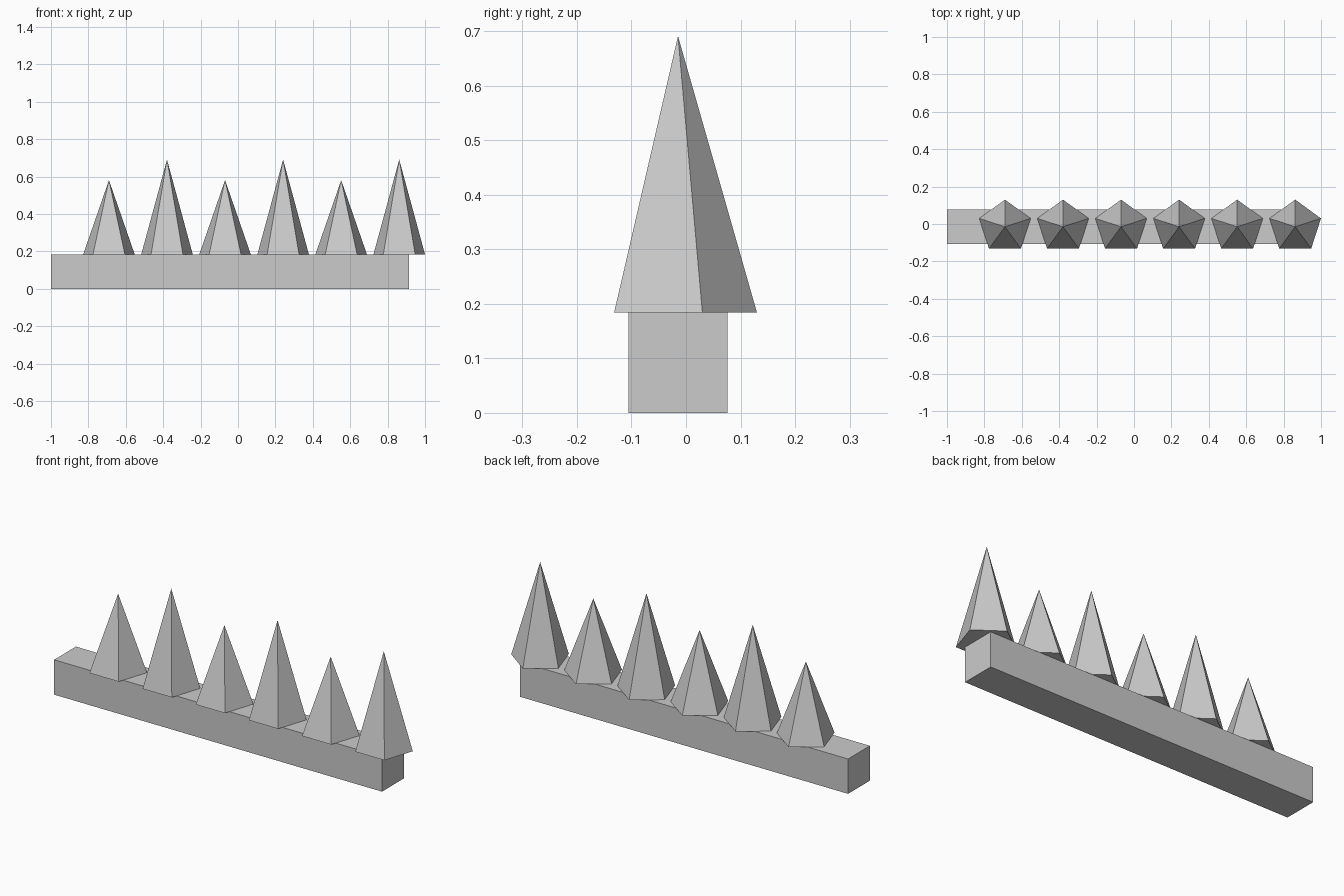
import bpy
import math

if "Cube" in bpy.data.objects:
    bpy.data.objects.remove(bpy.data.objects["Cube"], do_unlink=True)

BEAM_TOP = 0.184
CENTRE_Y = -0.0147

# Single plain grey
grey = bpy.data.materials.new("light_grey")
grey.use_nodes = True
colour = (0.6, 0.6, 0.6, 1)
grey.diffuse_color = colour
bsdf = next(n for n in grey.node_tree.nodes if n.type == "BSDF_PRINCIPLED")
bsdf.inputs["Base Color"].default_value = colour


def finish(name):
    obj = bpy.context.object
    obj.name = name
    obj.data.materials.append(grey)
    return obj


# Long square base beam
bpy.ops.mesh.primitive_cube_add(size=1, location=(-0.0425, CENTRE_Y, BEAM_TOP / 2))
beam = finish("base_beam")
beam.scale = (1.915, 0.182, BEAM_TOP)


# Five-sided spike, flat side to the front and one corner to the back
def spike(number, x, height):
    bpy.ops.mesh.primitive_cone_add(vertices=5, radius1=0.1448, radius2=0, depth=height,
                                    location=(x, CENTRE_Y, BEAM_TOP + height / 2))
    obj = finish(f"spike_{number}")
    # Turn the first base corner to face +y
    corner = min(obj.data.vertices, key=lambda v: (round(v.co.z, 3), -v.co.y)).co
    obj.rotation_euler.z = math.pi / 2 - math.atan2(corner.y, corner.x)


# Row of alternating short and tall spikes
for i in range(6):
    spike(i + 1, -0.69 + 0.3104 * i, 0.507 if i % 2 else 0.397)
